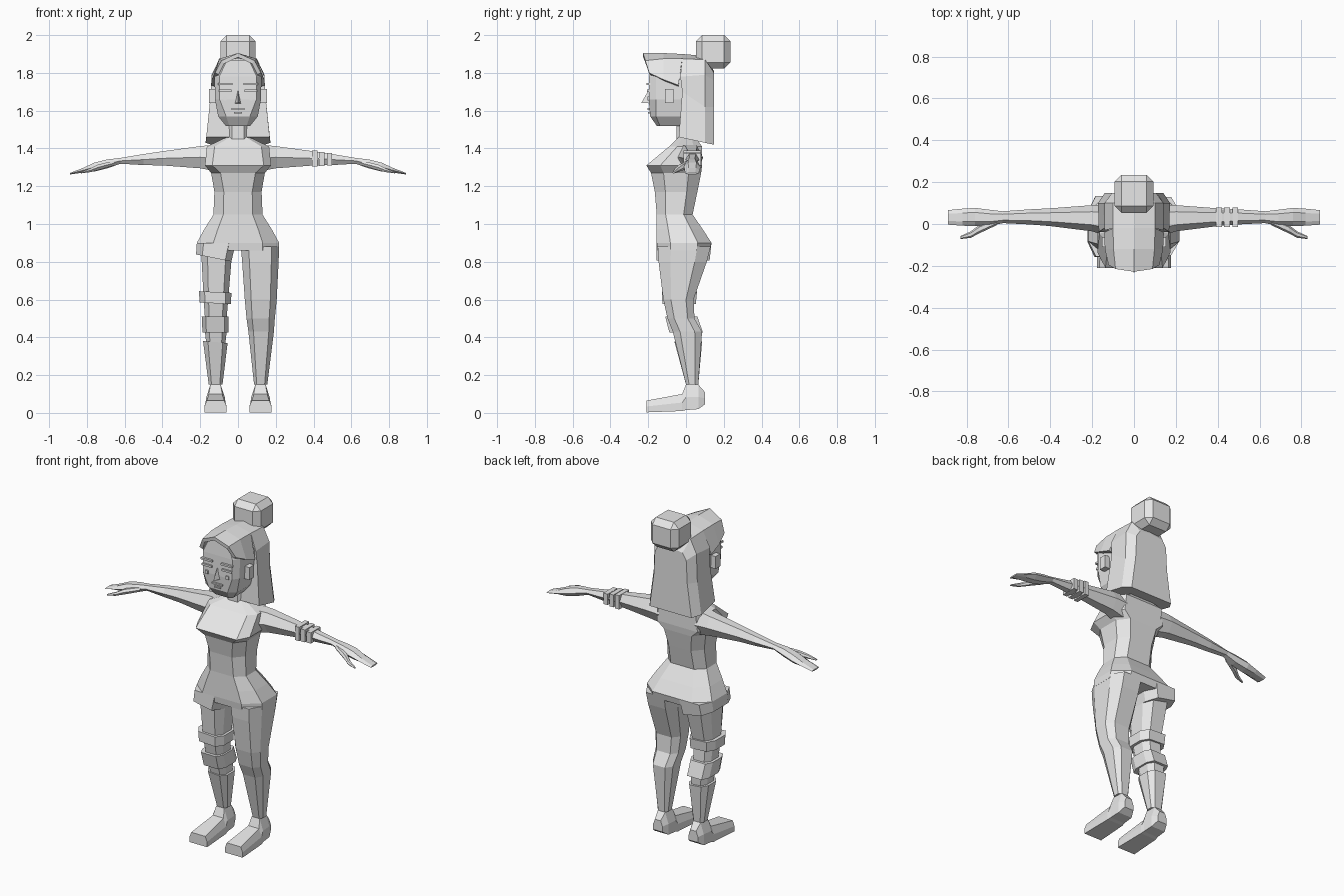
import bpy, bmesh, math
from mathutils import Vector

grey = bpy.data.materials.new("plain grey")
grey.diffuse_color = (0.8, 0.8, 0.8, 1)


def finish(name, bm):
    bmesh.ops.recalc_face_normals(bm, faces=bm.faces)
    me = bpy.data.meshes.new(name)
    bm.to_mesh(me)
    bm.free()
    me.materials.append(grey)
    ob = bpy.data.objects.new(name, me)
    bpy.context.collection.objects.link(ob)
    return ob


def loft(name, rings, closed=True):
    """Skin a list of equal-length point rings; closed ones get end caps."""
    bm = bmesh.new()
    vs = [[bm.verts.new(p) for p in r] for r in rings]
    n = len(rings[0])
    for a, b in zip(vs, vs[1:]):
        for i in range(n if closed else n - 1):
            j = (i + 1) % n
            bm.faces.new((a[i], a[j], b[j], b[i]))
    if closed:
        bm.faces.new(vs[0])
        bm.faces.new(vs[-1])
    return finish(name, bm)


def ring(z, x0, x1, yf, yb, f=0.6, k=0.5, tilt=0.0):
    """Eight-sided level ring; f is front/back flat width, k the side flat depth."""
    c, w = (x0 + x1) / 2, (x1 - x0) / 2
    m, d = (yf + yb) / 2, (yb - yf) / 2
    flat = [(-f * w, -d), (f * w, -d), (w, -k * d), (w, k * d),
            (f * w, d), (-f * w, d), (-w, k * d), (-w, -k * d)]
    return [(c + x, m + y, z + tilt * x) for x, y in flat]


def box(name, x0, x1, y0, y1, z0, z1, bevel=0):
    bm = bmesh.new()
    bmesh.ops.create_cube(bm, size=1)
    for v in bm.verts:
        v.co = Vector(((x0 + x1) / 2 + v.co.x * (x1 - x0),
                       (y0 + y1) / 2 + v.co.y * (y1 - y0),
                       (z0 + z1) / 2 + v.co.z * (z1 - z0)))
    if bevel:
        bmesh.ops.bevel(bm, geom=bm.edges[:], offset=bevel, segments=1, affect='EDGES')
    return finish(name, bm)


# Torso: neck base, bust, waist, hips
loft("torso", [ring(z, -w, w, yf, yb, f) for z, w, yf, yb, f in [
    (1.46, .06, -.04, .05, .7), (1.41, .165, -.09, .085, .75),
    (1.31, .175, -.21, .085, .78), (1.27, .142, -.185, .08, .65),
    (1.17, .125, -.165, .06, .6), (1.05, .13, -.155, .035, .6),
    (.97, .18, -.155, .09, .6), (.90, .218, -.155, .135, .6),
    (.86, .218, -.15, .125, .6)]])
loft("neck", [ring(z, -.055, .055, -.05, .05) for z in (1.43, 1.58)])

# Covered leg
loft("trouser_leg", [ring(*r) for r in [
    (.88, .015, .218, -.15, .13), (.80, .022, .215, -.145, .11),
    (.60, .036, .205, -.12, .04), (.50, .045, .195, -.098, .045),
    (.43, .055, .19, -.07, .085), (.15, .085, .155, 0, .065)]])

# Bare leg with short trouser hem, bands and boot
loft("short_hem", [ring(.90, -.218, -.012, -.155, .135, .65),
                   ring(.82, -.222, -.035, -.157, .125, .65, .5, -.2)])
loft("bare_leg", [ring(*r) for r in [
    (.86, -.195, -.03, -.135, .10), (.60, -.182, -.052, -.11, .04),
    (.50, -.175, -.06, -.09, .045), (.43, -.175, -.06, -.065, .075),
    (.34, -.165, -.07, -.045, .07)]])
loft("thigh_band", [ring(.64, -.207, -.035, -.128, .058, .65, .5, -.05),
                    ring(.58, -.203, -.037, -.125, .052, .65, .5, -.05)])
loft("knee_band", [ring(.51, -.192, -.05, -.11, .06, .7),
                   ring(.425, -.188, -.05, -.088, .09, .7)])
loft("boot_shaft", [ring(.375, -.185, -.055, -.06, .085, .6, .5, -.08),
                    ring(.15, -.155, -.082, 0, .065)])

# Feet: sections from toe to heel, (y, inner, outer, bottom, top, top inset)
for s, side in ((1, "left"), (-1, "right")):
    secs = [(-.21, .06, .178, .003, .065, .012), (-.02, .066, .172, .01, .10, .018),
            (.0, .07, .168, .015, .15, .022), (.065, .072, .165, .02, .15, .022),
            (.10, .088, .15, .045, .11, .012)]
    loft(side + "_foot", [[(s * a, y, b), (s * o, y, b), (s * o, y, (b + t) / 2),
                           (s * (o - i), y, t), (s * (a + i), y, t),
                           (s * a, y, (b + t) / 2)] for y, a, o, b, t, i in secs])

    # Arm sections (x, y0, y1, z0, z1), slightly chamfered
    def arm_ring(x, y0, y1, z0, z1):
        m, h = (z0 + z1) / 2, (y1 - y0) * .25
        return [(s * x, y0, m), (s * x, y0 + h, z0), (s * x, y1 - h, z0),
                (s * x, y1, m), (s * x, y1 - h, z1), (s * x, y0 + h, z1)]
    loft(side + "_arm", [arm_ring(*a) for a in [
        (.12, -.06, .09, 1.28, 1.42), (.20, -.035, .09, 1.295, 1.412),
        (.40, -.01, .075, 1.31, 1.385), (.50, -.002, .07, 1.312, 1.37),
        (.64, .005, .06, 1.32, 1.347)]])
    loft(side + "_hand", [arm_ring(*a) for a in [
        (.62, .005, .06, 1.32, 1.35), (.69, -.008, .068, 1.295, 1.342),
        (.76, -.01, .077, 1.278, 1.325), (.82, -.008, .073, 1.272, 1.297),
        (.89, -.003, .066, 1.262, 1.27)]])
    loft(side + "_thumb", [arm_ring(*a) for a in [
        (.655, -.005, .03, 1.31, 1.335), (.74, -.045, -.005, 1.285, 1.315),
        (.78, -.066, -.035, 1.275, 1.295), (.83, -.072, -.058, 1.268, 1.275)]])

    # Face details
    def face_box(name, x0, x1, y0, y1, z0, z1):
        box(side + name, *sorted((s * x0, s * x1)), y0, y1, z0, z1)
    face_box("_ear", .115, .153, -.11, -.065, 1.64, 1.715)
    face_box("_eye", .052, .085, -.196, -.185, 1.668, 1.72)
    face_box("_upper_lid", .035, .10, -.206, -.185, 1.70, 1.712)
    face_box("_brow", .03, .105, -.208, -.185, 1.735, 1.746)
    face_box("_lower_lid", .06, .078, -.204, -.185, 1.655, 1.675)

# Bracelets on one forearm
for i, x in enumerate((.392, .43, .47)):
    box("bracelet_%d" % (i + 1), x, x + .028, -.014, .08, 1.304 + i * .003, 1.388 - i * .006)

# Head, nose and lips
loft("head", [ring(z, -w, w, yf, yb, f, .75) for z, w, yf, yb, f in [
    (1.52, .065, -.155, -.02, .7), (1.57, .105, -.19, .06, .6),
    (1.66, .122, -.197, .10, .8), (1.78, .124, -.195, .10, .8),
    (1.865, .085, -.188, .08, .7)]])
loft("nose", [[(-.006, -.18, 1.705), (.006, -.18, 1.705), (0, -.20, 1.705)],
              [(-.021, -.18, 1.638), (.021, -.18, 1.638), (0, -.236, 1.642)]])
box("upper_lip", -.035, .035, -.204, -.185, 1.604, 1.613)
box("lower_lip", -.02, .02, -.2, -.18, 1.584, 1.592)


# Hair: an open visor over the face and a solid block behind
def arch(half):
    return [(-x, y, z) for x, y, z in half[:0:-1]] + list(half)


visor = loft("hair_front", [arch(h) for h in [
    [(0, -.228, 1.905), (.088, -.215, 1.865), (.122, -.195, 1.80)],
    [(0, -.12, 1.905), (.098, -.12, 1.875), (.139, -.12, 1.765)],
    [(0, -.02, 1.90), (.10, -.02, 1.875), (.143, -.04, 1.735)]]], False)
mod = visor.modifiers.new("thickness", 'SOLIDIFY')
mod.thickness = .022
mod.offset = -1 if visor.data.polygons[1].normal.z > 0 else 1
loft("hair_back", [arch(h) for h in [
    [(0, -.02, 1.90), (.10, -.02, 1.875), (.14, -.03, 1.78), (.143, -.02, 1.70), (.168, -.038, 1.46)],
    [(0, .10, 1.89), (.10, .10, 1.87), (.14, .10, 1.79), (.146, .10, 1.62), (.172, .10, 1.43)],
    [(0, .148, 1.81), (.08, .148, 1.80), (.105, .148, 1.76), (.112, .148, 1.62), (.14, .148, 1.42)]]])
box("hair_bun", -.093, .093, .053, .235, 1.822, 2.0, .033)
